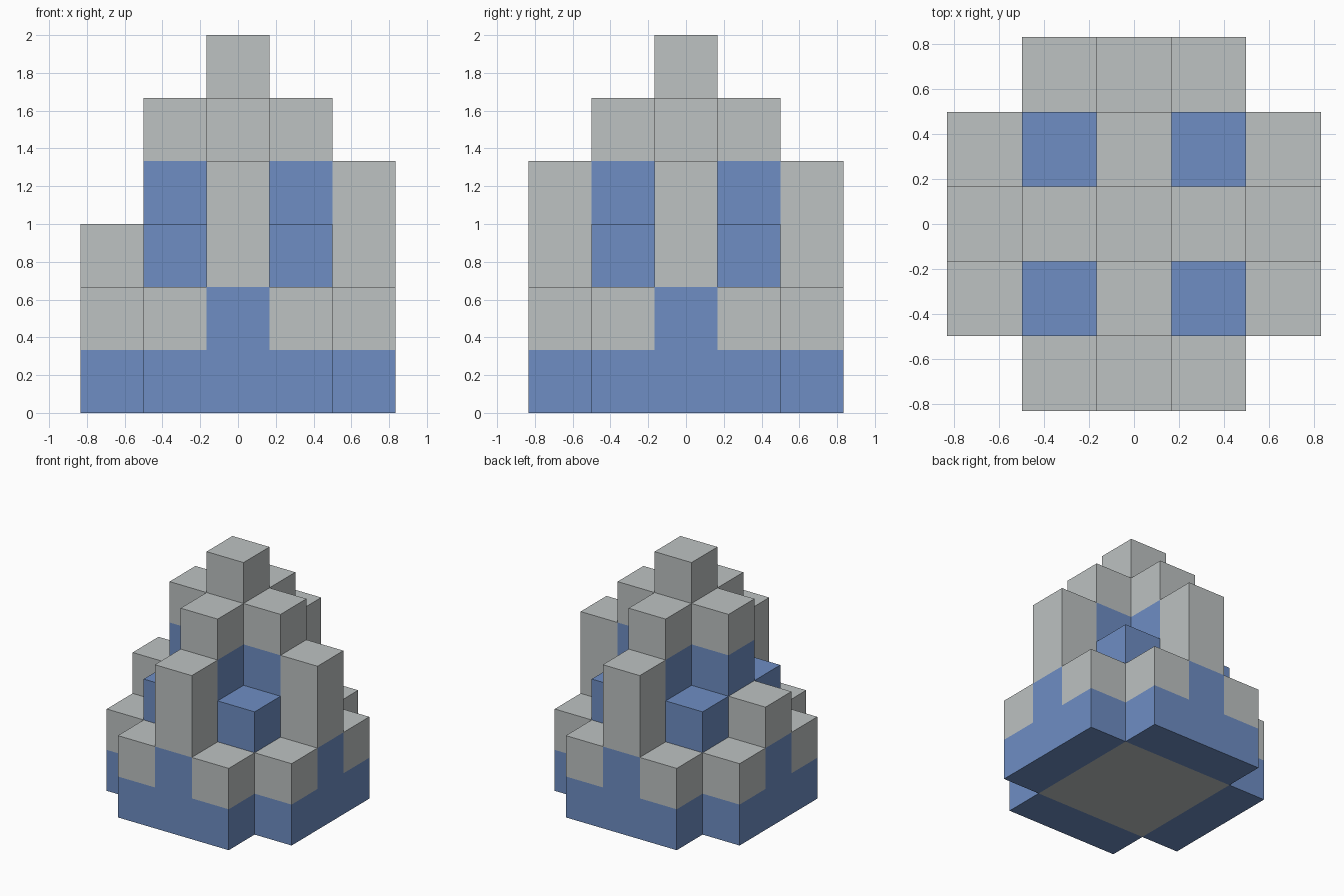
import bpy
import bmesh
from mathutils import Matrix, Vector

default_cube = bpy.data.objects.get("Cube")
if default_cube:
    bpy.data.objects.remove(default_cube, do_unlink=True)

U = 1 / 3  # edge length of one block


def make_material(name, rgb):
    mat = bpy.data.materials.new(name)
    mat.use_nodes = True
    mat.diffuse_color = (*rgb, 1)
    mat.node_tree.nodes["Principled BSDF"].inputs["Base Color"].default_value = (*rgb, 1)
    return mat


grey = make_material("light grey", (0.51, 0.54, 0.54))
blue = make_material("soft blue", (0.156, 0.27, 0.55))


def block(name, centre, size, bottom, top, *mats):
    """Box measured in block units; centre and size are (x, y) pairs."""
    bm = bmesh.new()
    bmesh.ops.create_cube(bm, size=U)
    scale = Matrix.Diagonal((size[0], size[1], top - bottom, 1))
    move = Matrix.Translation(Vector((*centre, (bottom + top) / 2)) * U)
    bm.transform(move @ scale)
    mesh = bpy.data.meshes.new(name)
    bm.to_mesh(mesh)
    bm.free()
    for mat in mats:
        mesh.materials.append(mat)
    obj = bpy.data.objects.new(name, mesh)
    bpy.context.collection.objects.link(obj)
    return obj


# Central core, with a grey underside
core = block("core", (0, 0), (3, 3), 0, 3, blue, grey)
for face in core.data.polygons:
    if face.normal.z < -0.5:
        face.material_index = 1

# Four identical sides, apart from the shorter right pillar
sides = {"front": (0, -1), "back": (0, 1), "left": (1, 0), "right": (-1, 0)}
for side, (dx, dy) in sides.items():
    outer = (2 * dx, 2 * dy)
    across = (abs(dy), abs(dx))
    slab_size = (1 + 2 * across[0], 1 + 2 * across[1])

    # Foundation slab and the rib rising from its middle
    block(f"{side}_foundation", outer, slab_size, 0, 1, blue)
    block(f"{side}_rib", outer, (1, 1), 1, 2, blue)

    # Low grey blocks on both sides of the rib
    for label, s in (("a", -1), ("b", 1)):
        spot = (outer[0] + s * across[0], outer[1] + s * across[1])
        block(f"{side}_low_block_{label}", spot, (1, 1), 1, 2, grey)

    # Outer pillar
    block(f"{side}_pillar", outer, (1, 1), 2, 3 if side == "right" else 4, grey)

    # Inner shoulder and its grey cap
    block(f"{side}_shoulder", (dx, dy), (1, 1), 3, 4, blue)
    block(f"{side}_cap", (dx, dy), (1, 1), 4, 5, grey)

# Central spire
block("spire", (0, 0), (1, 1), 3, 6, grey)
